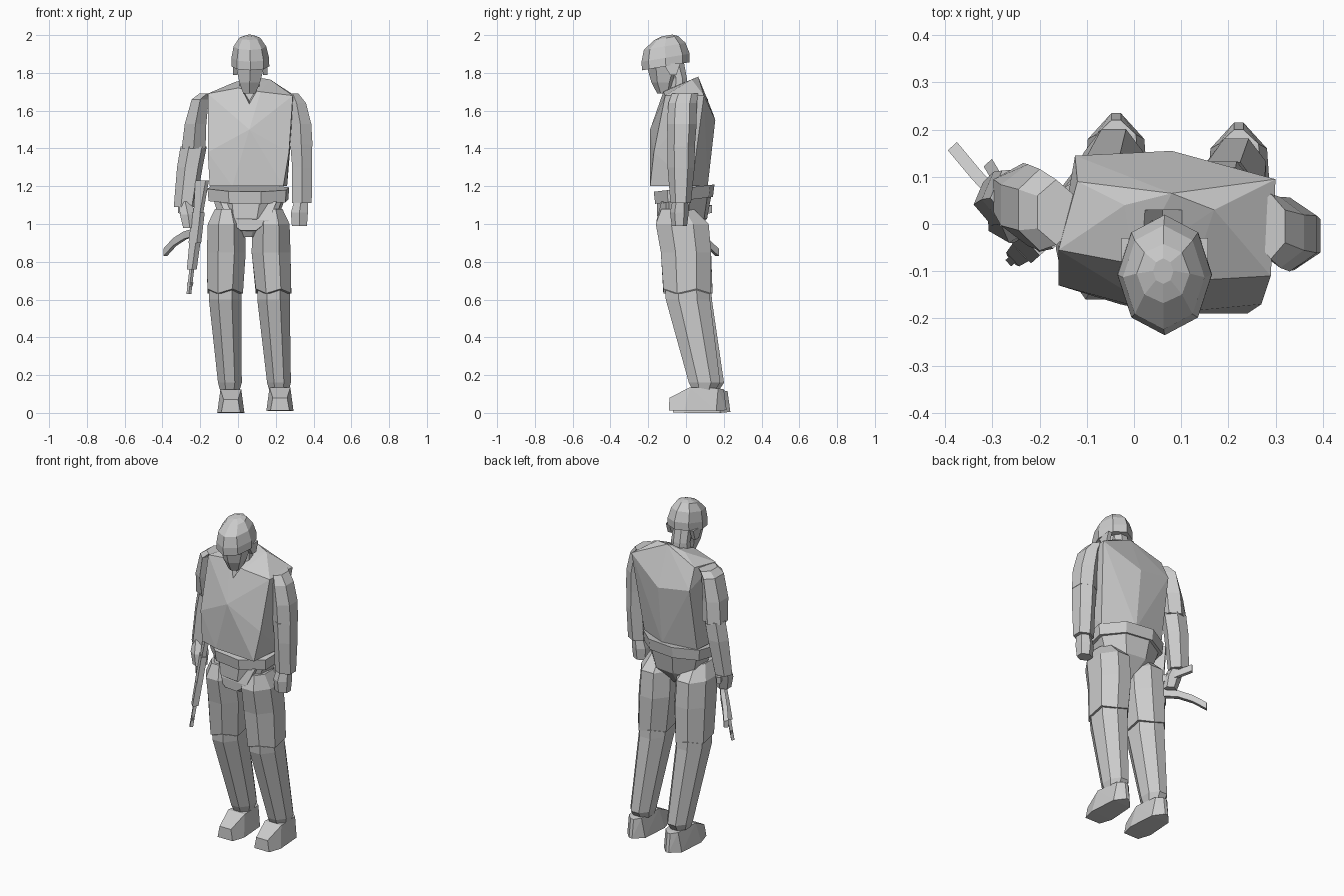
import bpy
import bmesh
import math
from mathutils import Vector

if "Cube" in bpy.data.objects:
    bpy.data.objects.remove(bpy.data.objects["Cube"], do_unlink=True)

# Single plain material
GREY = (0.6, 0.6, 0.6, 1.0)
grey = bpy.data.materials.new("plain grey")
grey.use_nodes = True
grey.diffuse_color = GREY
for node in grey.node_tree.nodes:
    if node.type == 'BSDF_PRINCIPLED':
        node.inputs["Base Color"].default_value = GREY


def finish(name, bm):
    bmesh.ops.recalc_face_normals(bm, faces=bm.faces)
    mesh = bpy.data.meshes.new(name)
    bm.to_mesh(mesh)
    bm.free()
    mesh.materials.append(grey)
    obj = bpy.data.objects.new(name, mesh)
    bpy.context.collection.objects.link(obj)
    return obj


def hull(name, points):
    """Faceted solid wrapped around a few points."""
    bm = bmesh.new()
    for p in points:
        bm.verts.new(p)
    bmesh.ops.convex_hull(bm, input=bm.verts)
    loose = [v for v in bm.verts if not v.link_faces]
    bmesh.ops.delete(bm, geom=loose, context='VERTS')
    return finish(name, bm)


def loft(name, rings):
    """Skin a list of equal point rings and cap both ends."""
    bm = bmesh.new()
    loops = [[bm.verts.new(p) for p in ring] for ring in rings]
    count = len(loops[0])
    for low, high in zip(loops, loops[1:]):
        for i in range(count):
            j = (i + 1) % count
            bm.faces.new((low[i], low[j], high[j], high[i]))
    bm.faces.new(loops[0])
    bm.faces.new(loops[-1])
    return finish(name, bm)


def ring(x, y, z, rx, ry, sides=8, phase=0.5, turn=0.0, tilt=0.0, jag=0.0):
    """Level polygon, optionally turned, sloped along y or with a torn edge."""
    points = []
    grow = 1 / math.cos(math.pi / sides)
    for i in range(sides):
        a = math.tau * (i + phase) / sides
        u, v = rx * grow * math.cos(a), ry * grow * math.sin(a)
        px = u * math.cos(turn) - v * math.sin(turn)
        py = u * math.sin(turn) + v * math.cos(turn)
        points.append((x + px, y + py, z + tilt * py + jag * (-1) ** i))
    return points


def limb(name, sections, **options):
    return loft(name, [ring(*s, **options) for s in sections])


# Torso: broad chest over a narrower waist
waist = [(-.15, -.13, 1.2), (-.03, -.17, 1.2), (.24, -.19, 1.2),
         (.26, .03, 1.2), (.08, .115, 1.2), (-.13, .08, 1.2)]
chest = [(.06, -.19, 1.5), (-.16, -.13, 1.38), (.27, -.17, 1.38),
         (.08, .155, 1.55), (-.125, .145, 1.58)]
shoulders = [(-.16, -.055, 1.69), (.29, -.11, 1.68), (.3, .095, 1.68),
             (-.12, .09, 1.7), (-.02, .04, 1.75), (.17, .03, 1.765),
             (.08, .065, 1.78), (0, -.085, 1.72), (.12, -.12, 1.7)]
torso = hull("torso", waist + chest + shoulders)

# V-shaped collar opening, rising towards the nape
cutter = hull("collar_cutter", [(.06 + x, y, z) for y, tip in ((-.3, 1.57), (.03, 1.7))
                                for x, z in ((0, tip), (-.09, 1.84), (.09, 1.84))])
cut = torso.modifiers.new("collar", 'BOOLEAN')
cut.operation = 'DIFFERENCE'
cut.solver = 'EXACT'
cut.object = cutter
bpy.context.view_layer.objects.active = torso
bpy.ops.object.modifier_apply(modifier=cut.name)
bpy.data.objects.remove(cutter, do_unlink=True)

# Neck, head and helmet, bowed forward
limb("neck", [(.06, -.045, 1.58, .055, .06), (.06, -.035, 1.77, .052, .04),
              (.06, -.06, 1.85, .05, .05)])
limb("face", [(.06, -.115, 1.69, .032, .032), (.062, -.12, 1.75, .055, .055),
              (.065, -.11, 1.86, .08, .09)], sides=6)
limb("helmet", [(.065, -.107, 1.835, .093, .116), (.065, -.108, 1.88, .092, .118),
                (.063, -.113, 1.94, .08, .102), (.062, -.105, 1.985, .052, .058),
                (.062, -.1, 1.998, .02, .025)], tilt=.17, phase=0)
for side in (-1, 1):
    x = .065 + side * .08
    hull("helmet_ear_flap", [(x + dx, y, z) for dx in (-.012, .012)
                             for y, z in ((-.12, 1.85), (-.03, 1.85), (-.085, 1.79), (-.05, 1.79))])

# Belt, hips and front hem, following the turned waist
TWIST = -.13
limb("belt", [(.055, -.01, 1.125, .205, .143), (.055, -.01, 1.19, .21, .151)],
     tilt=.12, turn=TWIST)
limb("hips", [(.055, -.03, .93, .05, .05), (.055, -.02, 1.03, .15, .125),
              (.06, -.01, 1.15, .19, .135)], turn=TWIST)
hull("front_hem", [(.055 + side * x, y - .1 * side * x, z) for side in (-1, 1)
                   for x, y, z in ((.15, -.115, 1.12), (.11, -.145, 1.02), (.04, -.145, .965),
                                   (.15, -.05, 1.12), (.04, -.06, .96))])

# Legs: thigh with torn cuff, shin and boot
for name, hip, knee, ankle, back, lift in (("right", -.062, -.068, -.043, 0, 0),
                                           ("left", .175, .188, .217, -.02, .01)):
    thigh = [ring(hip, -.045, 1.08, .06, .085), ring(hip, -.02, 1.0, .098, .14),
             ring(hip, 0, .85, .103, .133),
             ring(knee, .015 + back / 2, .645, .094, .125, jag=.012)]
    loft(name + "_thigh", thigh)
    limb(name + "_shin", [(knee, .015 + back / 2, .7, .086, .117),
                          (knee, .02 + back / 2, .6, .086, .117),
                          (ankle, .118 + back, .16, .063, .083),
                          (ankle, .115 + back, .12, .052, .06)])
    sole = [(.05, -.07, .003), (.072, .01, 0), (.06, .18, 0), (.01, .235, .005)]
    upper = [(.038, -.068, .07), (.055, .04, .125), (.042, .19, .12), (.01, .22, .115)]
    hull(name + "_boot", [(ankle + .005 + side * x, y + back, z + lift)
                          for x, y, z in sole + upper for side in (-1, 1)])

# Left arm hangs straight
limb("left_upper_arm", [(.29, -.005, 1.69, .03, .06), (.31, -.018, 1.64, .05, .065),
                        (.33, -.022, 1.53, .058, .068), (.335, -.025, 1.41, .06, .062)], sides=6)
limb("left_forearm", [(.335, -.026, 1.42, .058, .063), (.34, -.026, 1.3, .053, .062),
                      (.338, -.028, 1.11, .052, .047)], sides=6)
limb("left_hand", [(.335, -.03, 1.13, .035, .035), (.325, -.035, 1.06, .045, .043),
                   (.325, -.035, .99, .04, .035)], sides=6)

# Right arm held slightly outward, turned towards the rifle
limb("right_upper_arm", [(-.165, .025, 1.69, .04, .06), (-.2, .03, 1.66, .045, .075),
                         (-.225, .04, 1.53, .057, .075), (-.235, .06, 1.4, .063, .06)], sides=6)
limb("right_forearm", [(-.235, .06, 1.41, .062, .055), (-.255, .058, 1.3, .06, .055),
                       (-.282, .045, 1.09, .052, .045)], sides=6, turn=-.4)
limb("right_hand", [(-.28, .035, 1.12, .03, .035), (-.265, .01, 1.05, .043, .043),
                    (-.255, 0, .98, .035, .035)], sides=6)

# Rifle carried muzzle down, its flat plane turned outward
TURN = math.radians(133)


def rifle_part(name, top, bottom, depth, end_depth, thick):
    def section(z, d):
        t = (1.23 - z) / .6
        return ring(-.19 - .07 * t, -.015 - .062 * t, z, d, thick, sides=4, turn=TURN)
    return loft(name, [section(top, depth), section(bottom, end_depth)])


rifle_part("rifle_stock", 1.23, 1.06, .04, .025, .012)
rifle_part("rifle_receiver", 1.06, .9, .032, .032, .016)
rifle_part("rifle_handguard", .9, .76, .025, .02, .017)
rifle_part("rifle_barrel", .76, .63, .009, .009, .009)
rifle_part("rifle_front_sight", .69, .67, .02, .014, .006)


def bent_bar(name, path, thick, height):
    """Flat bar following a path in the plane of the rifle."""
    across = Vector((math.sin(TURN), -math.cos(TURN), 0)) * thick
    up = Vector((0, 0, height))
    loft(name, [[Vector(p) + s * across + t * up
                 for s, t in ((1, 1), (-1, 1), (-1, -1), (1, -1))] for p in path])


bent_bar("rifle_magazine", [(-.23, -.02, .955), (-.28, .045, .94),
                            (-.335, .105, .905), (-.385, .165, .85)], .013, .02)
bent_bar("rifle_grip", [(-.22, -.02, 1.04), (-.31, .13, 1.08)], .012, .02)
